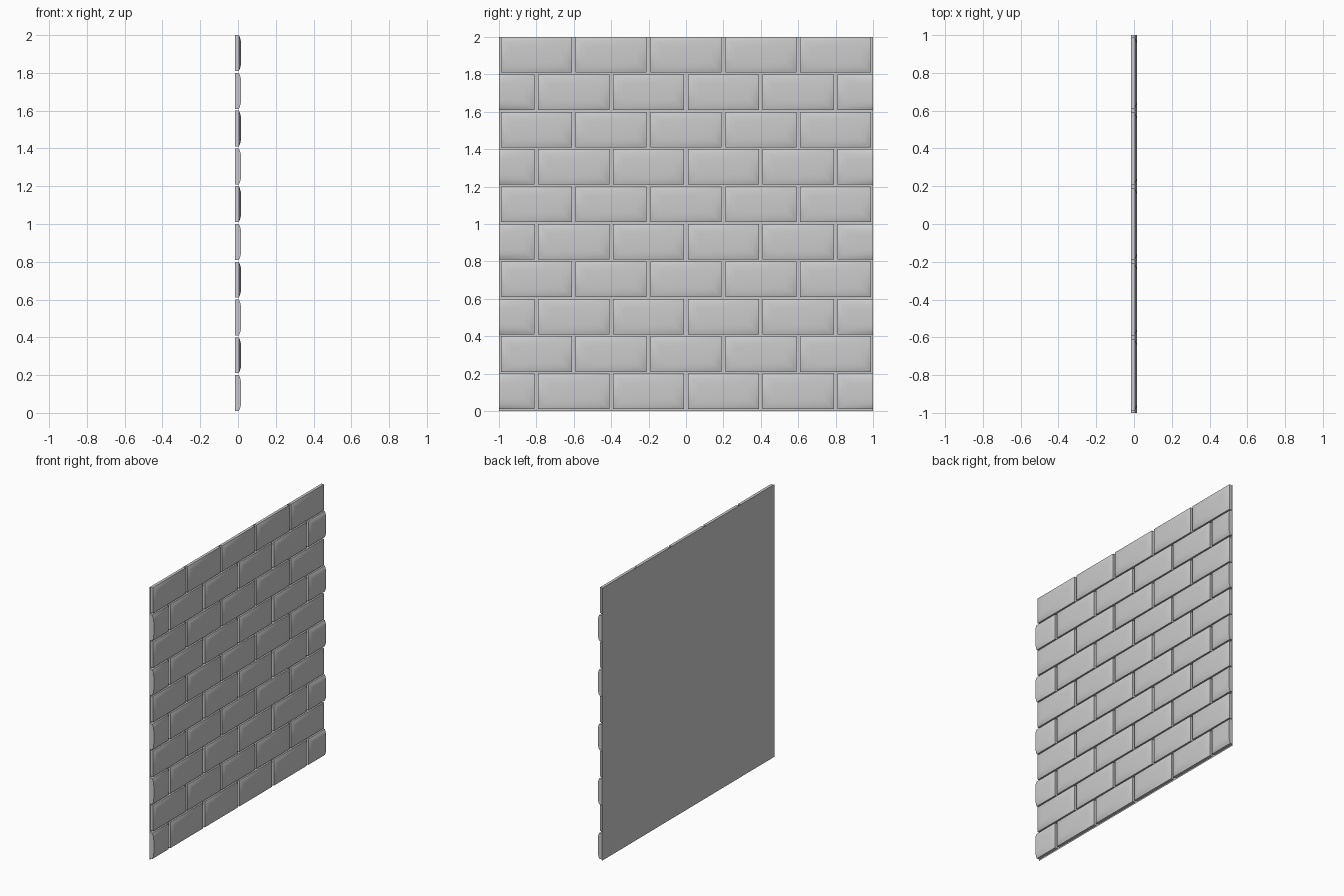
import bpy, bmesh

if "Cube" in bpy.data.objects:
    bpy.data.objects.remove(bpy.data.objects["Cube"])

BACK, RIM = -0.017, 0.004          # depth of backing sheet and of brick rim
L, H, GAP = 0.38, 0.19, 0.01       # brick length, height, mortar margin
# Pillow profile: (inset from the edge, depth)
RINGS = [(0, BACK), (0, RIM), (0.012, 0.010), (0.028, 0.0145), (0.055, 0.0165)]


def brick_mesh(name, cut=0):
    """Pillow-faced brick; cut=+1/-1 keeps only that half along y."""
    bm = bmesh.new()
    loops = []
    for inset, x in RINGS:
        a, b = L / 2 - inset, H / 2 - inset
        loops.append([bm.verts.new((x, y, z))
                      for y, z in ((-a, -b), (a, -b), (a, b), (-a, b))])
    for lo, hi in zip(loops, loops[1:]):
        for i in range(4):
            j = (i + 1) % 4
            bm.faces.new((lo[i], lo[j], hi[j], hi[i]))
    bm.faces.new(loops[-1])
    if cut:
        res = bmesh.ops.bisect_plane(
            bm, geom=bm.verts[:] + bm.edges[:] + bm.faces[:],
            plane_co=(0, 0, 0), plane_no=(0, -cut, 0), clear_outer=True)
        # cap the sawn end
        ends = [v for v in res["geom_cut"] if isinstance(v, bmesh.types.BMVert)]
        low = sorted((v for v in ends if v.co.z < 0), key=lambda v: v.co.x)
        top = sorted((v for v in ends if v.co.z > 0), key=lambda v: -v.co.x)
        cap = bm.faces.new(low + top)
        cap.normal_update()
        if cap.normal.y * cut > 0:
            cap.normal_flip()
    me = bpy.data.meshes.new(name)
    bm.to_mesh(me)
    bm.free()
    me.shade_smooth()
    me.set_sharp_from_angle(angle=0.7)
    return me


def place(name, mesh, y, z):
    ob = bpy.data.objects.new(name, mesh)
    ob.location = (0, y, z)
    bpy.context.collection.objects.link(ob)


full = brick_mesh("brick")
left_half = brick_mesh("left_half_brick", 1)
right_half = brick_mesh("right_half_brick", -1)

# Ten running-bond courses: even courses start and end with half bricks
for row in range(10):
    z = row * 0.2 + GAP + H / 2
    if row % 2:
        for k in range(5):
            place("brick", full, -0.8 + 0.4 * k, z)
    else:
        place("left_half_brick", left_half, -1, z)
        for k in range(4):
            place("brick", full, -0.6 + 0.4 * k, z)
        place("right_half_brick", right_half, 1, z)

# Flat mortar backing sheet
sheet = bpy.data.meshes.new("mortar_backing")
sheet.from_pydata([(BACK, -1, 0), (BACK, 1, 0), (BACK, 1, 2), (BACK, -1, 2)],
                  [], [(0, 1, 2, 3)])
bpy.context.collection.objects.link(bpy.data.objects.new("mortar_backing", sheet))
